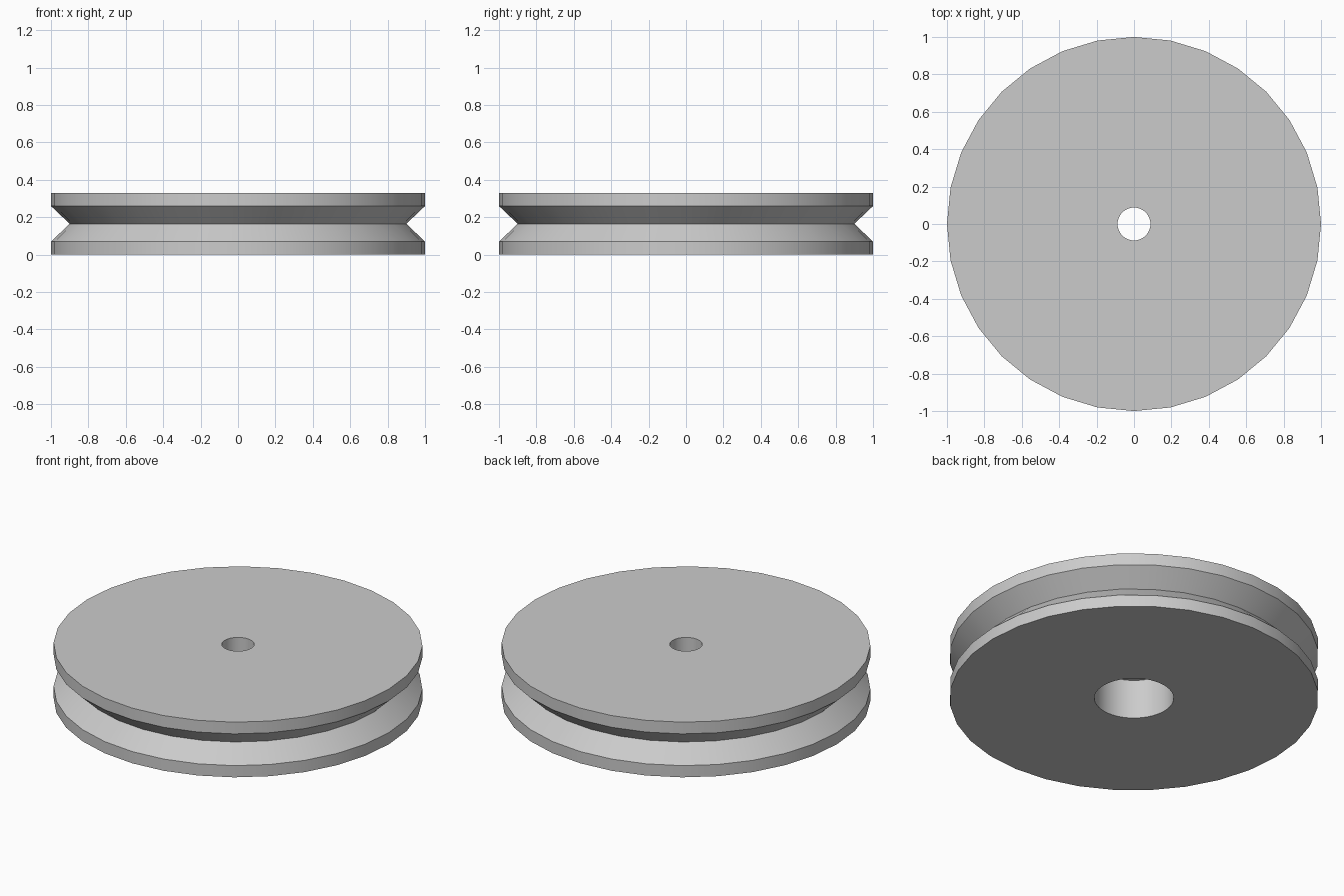
import bpy
import math

if "Cube" in bpy.data.objects:
    bpy.data.objects.remove(bpy.data.objects["Cube"], do_unlink=True)

HEIGHT = 0.33

grey = bpy.data.materials.new("light_grey")
grey.use_nodes = True
colour = (0.6, 0.6, 0.6, 1)
grey.diffuse_color = colour
grey.node_tree.nodes["Principled BSDF"].inputs["Base Color"].default_value = colour


def lathe(name, profile, sides):
    """Closed solid turned about z from (radius, height) points, bottom to top."""
    verts, faces = [], []
    for radius, z in profile:
        for i in range(sides):
            a = math.tau * i / sides
            verts.append((radius * math.cos(a), radius * math.sin(a), z))
    for ring in range(len(profile) - 1):
        low, high = ring * sides, (ring + 1) * sides
        for i in range(sides):
            j = (i + 1) % sides
            faces.append((low + i, low + j, high + j, high + i))
    faces.append(tuple(reversed(range(sides))))
    faces.append(tuple(range(len(verts) - sides, len(verts))))
    mesh = bpy.data.meshes.new(name)
    mesh.from_pydata(verts, [], faces)
    mesh.materials.append(grey)
    obj = bpy.data.objects.new(name, mesh)
    bpy.context.collection.objects.link(obj)
    return obj


# Wheel with a V groove around its rim
wheel = lathe("pulley_wheel", [(1, 0), (1, 0.07), (0.9, 0.165), (1, 0.26), (1, HEIGHT)], 32)

# Stepped bore: wide recess from below, narrow hole through the top
bore = lathe("bore_cutter", [(0.215, -0.1), (0.215, 0.235), (0.088, 0.235), (0.088, HEIGHT + 0.1)], 48)
bore.hide_render = True

cut = wheel.modifiers.new("bore", "BOOLEAN")
cut.operation = "DIFFERENCE"
cut.solver = "EXACT"
cut.object = bore

bpy.ops.object.select_all(action="DESELECT")
wheel.select_set(True)
bpy.context.view_layer.objects.active = wheel
bpy.ops.object.modifier_apply(modifier=cut.name)
bpy.data.objects.remove(bore, do_unlink=True)

# Rounded walls, crisp rims
bpy.ops.object.shade_smooth_by_angle(angle=math.radians(30))
